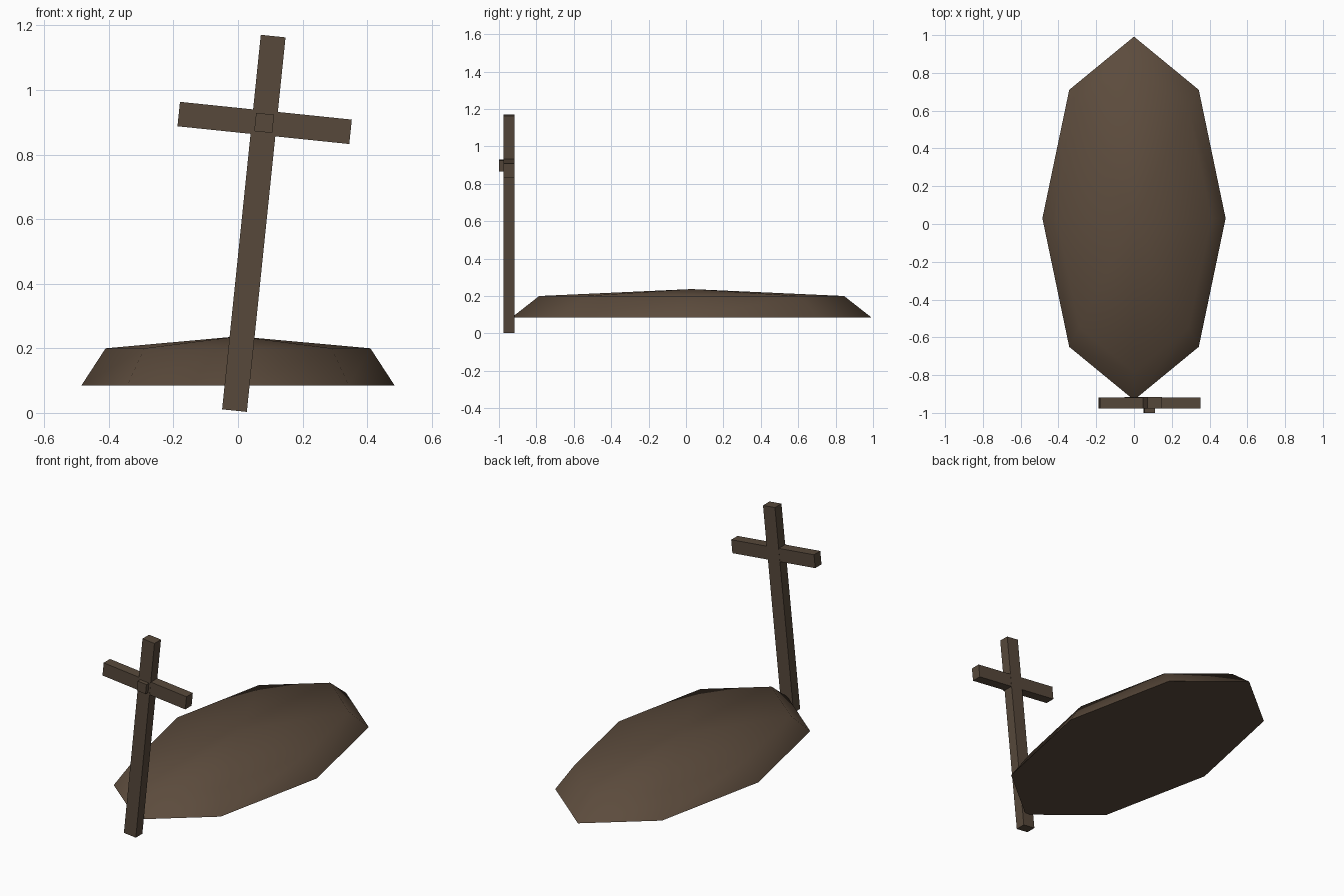
import bpy, bmesh, math
from mathutils import Matrix, Vector

if "Cube" in bpy.data.objects:
    bpy.data.objects.remove(bpy.data.objects["Cube"])


def material(name, rgb):
    m = bpy.data.materials.new(name)
    m.diffuse_color = (*rgb, 1)
    m.use_nodes = True
    m.node_tree.nodes["Principled BSDF"].inputs["Base Color"].default_value = m.diffuse_color
    return m


soil = material("soil brown", (0.107, 0.071, 0.046))
wood = material("dark wood", (0.095, 0.066, 0.044))
TILT = math.radians(5.9)


def add_object(name, bm, mat):
    bmesh.ops.recalc_face_normals(bm, faces=bm.faces)
    mesh = bpy.data.meshes.new(name)
    bm.to_mesh(mesh)
    bm.free()
    mesh.materials.append(mat)
    ob = bpy.data.objects.new(name, mesh)
    bpy.context.collection.objects.link(ob)
    return ob


def leaning_box(name, centre, size):
    """Beam that leans sideways with the whole cross."""
    bm = bmesh.new()
    bmesh.ops.create_cube(bm, size=1, matrix=Matrix.Diagonal((*size, 1)))
    ob = add_object(name, bm, wood)
    ob.location = centre
    ob.rotation_euler.y = TILT
    return ob


# Grave mound: stretched octagonal dome with a shallow peak
bm = bmesh.new()
rings = []
for rx, ry, z in ((0.485, 0.962, 0.085), (0.41, 0.815, 0.20)):
    rings.append([bm.verts.new((rx * math.cos(i * math.pi / 4),
                                0.03 + ry * math.sin(i * math.pi / 4), z))
                  for i in range(8)])
peak = bm.verts.new((0, 0.03, 0.237))
low, high = rings
bm.faces.new(low)
for i in range(8):
    j = (i + 1) % 8
    bm.faces.new((low[i], low[j], high[j], high[i]))
    bm.faces.new((high[i], high[j], peak))
mound = add_object("grave_mound", bm, soil)
bpy.context.view_layer.objects.active = mound
mound.select_set(True)
bpy.ops.object.shade_smooth_by_angle(angle=math.radians(70))

# Wooden cross: upright, crossbar and the small peg joining them
leaning_box("upright_post", (0.049, -0.947, 0.587), (0.077, 0.06, 1.166))
leaning_box("crossbar", (0.0825, -0.947, 0.898), (0.535, 0.058, 0.076))
leaning_box("joint_peg", (0.081, -0.97, 0.898), (0.056, 0.06, 0.057))
